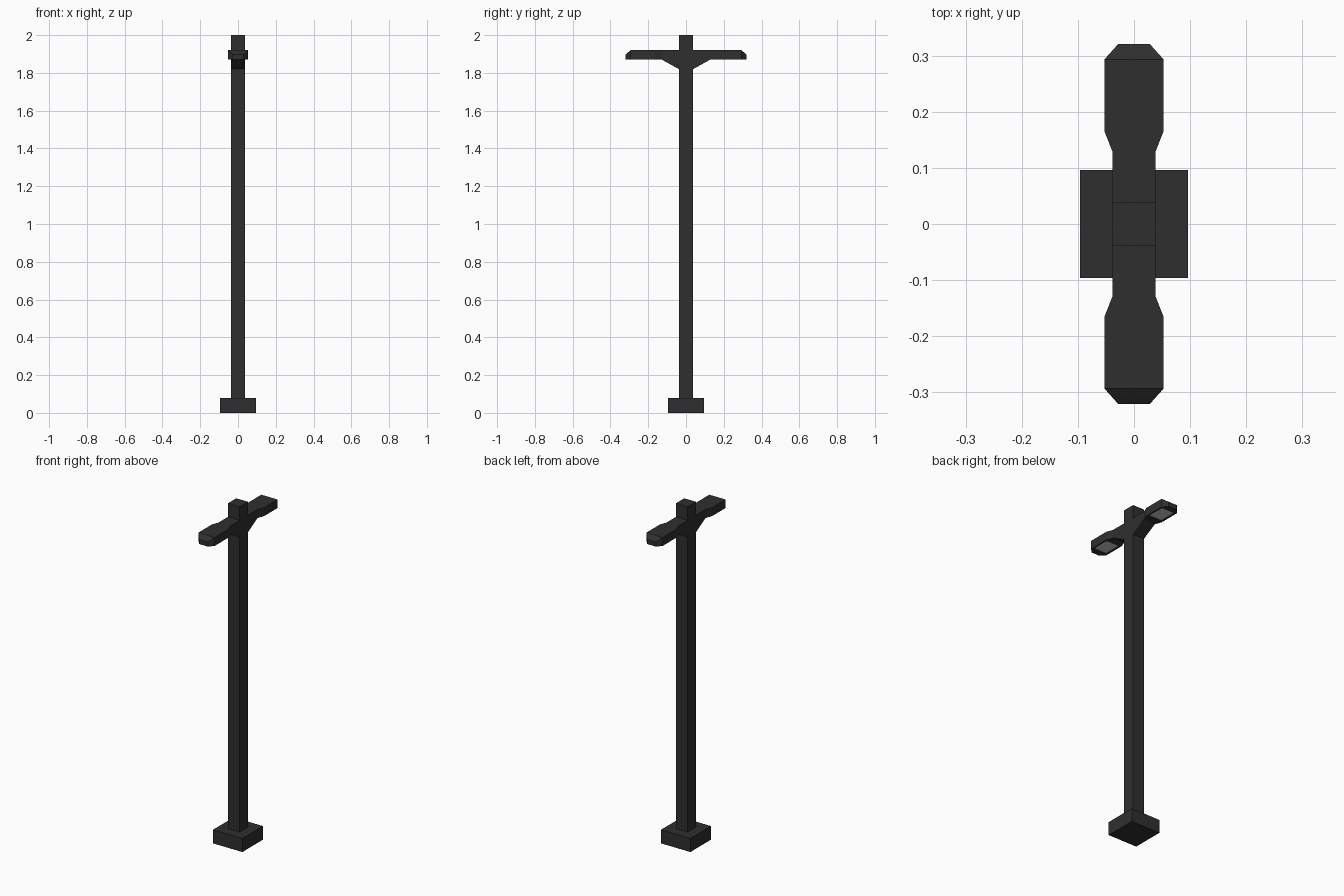
import bpy, bmesh

if "Cube" in bpy.data.objects:
    bpy.data.objects.remove(bpy.data.objects["Cube"])


def material(name, color):
    m = bpy.data.materials.new(name)
    m.diffuse_color = (*color, 1)
    m.use_nodes = True
    m.node_tree.nodes["Principled BSDF"].inputs["Base Color"].default_value = m.diffuse_color
    return m


dark = material("dark_metal", (0.028, 0.028, 0.028))
glass = material("lamp_glass", (0.6, 0.6, 0.6))


def finish(name, bm, mats):
    bmesh.ops.recalc_face_normals(bm, faces=bm.faces)
    mesh = bpy.data.meshes.new(name)
    bm.to_mesh(mesh)
    bm.free()
    for m in mats:
        mesh.materials.append(m)
    ob = bpy.data.objects.new(name, mesh)
    bpy.context.collection.objects.link(ob)
    return ob


def box(name, half, z0, z1):
    bm = bmesh.new()
    bmesh.ops.create_cube(bm, size=1)
    bmesh.ops.scale(bm, vec=(2 * half, 2 * half, z1 - z0), verts=bm.verts)
    bmesh.ops.translate(bm, vec=(0, 0, (z0 + z1) / 2), verts=bm.verts)
    return finish(name, bm, [dark])


# Base block and square pole
box("base", 0.096, 0, 0.08)
box("pole", 0.038, 0.08, 2.0)

# Lamp arm: rectangular sections along y (y, half width, bottom, top)
sections = [
    (0.038, 0.038, 1.82, 1.92),
    (0.128, 0.038, 1.87, 1.92),
    (0.166, 0.053, 1.87, 1.92),
    (0.293, 0.053, 1.87, 1.92),
    (0.321, 0.028, 1.87, 1.897),
]
bm = bmesh.new()
rings = [[bm.verts.new(p) for p in ((-w, y, b), (w, y, b), (w, y, t), (-w, y, t))]
         for y, w, b, t in sections]
undersides = []
for r, s in zip(rings, rings[1:]):
    for i in range(4):
        j = (i + 1) % 4
        f = bm.faces.new((r[i], r[j], s[j], s[i]))
        if i == 0:
            undersides.append(f)
bm.faces.new(rings[0])
bm.faces.new(rings[-1])
bmesh.ops.recalc_face_normals(bm, faces=bm.faces)

# Recessed glass panel under the lamp head
panel = undersides[2]
bmesh.ops.inset_individual(bm, faces=[panel], thickness=0.013)
bmesh.ops.inset_individual(bm, faces=[panel], thickness=0.001, depth=-0.004)
panel.material_index = 1

# The opposite arm is a mirror copy
arms = finish("lamp_arms", bm, [dark, glass])
mirror = arms.modifiers.new("opposite_arm", 'MIRROR')
mirror.use_axis = (False, True, False)
mirror.use_mirror_merge = False
